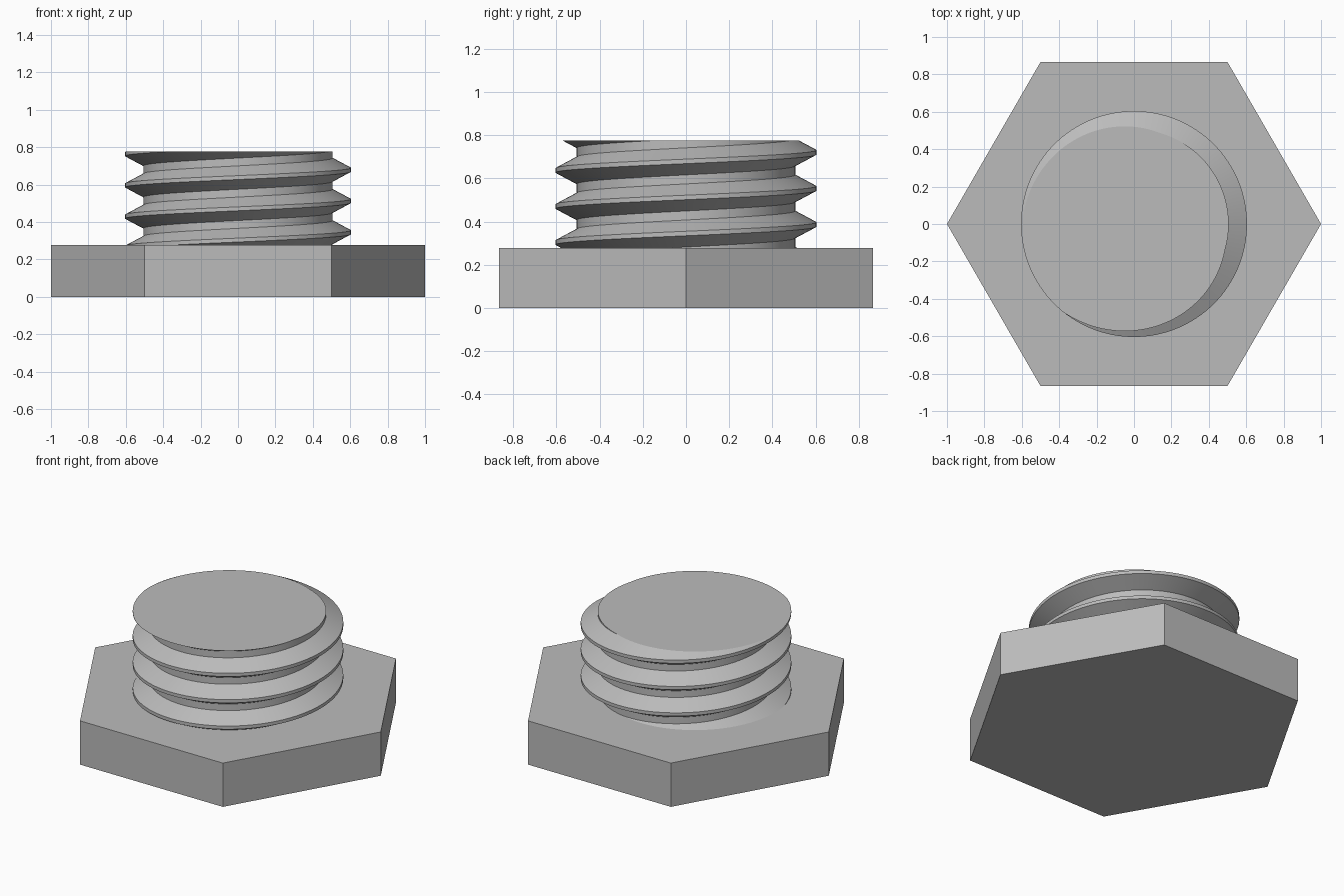
import bpy, bmesh, math

HEAD_TOP, TOP = 0.277, 0.776
PITCH, ROOT_R, CREST_R = 0.167, 0.506, 0.604
SEG, TURNS = 128, 6
START_Z = 0.345 - 2 * PITCH      # crest height on the +x side, below the head top

if "Cube" in bpy.data.objects:
    bpy.data.objects.remove(bpy.data.objects["Cube"], do_unlink=True)

steel = bpy.data.materials.new("grey steel")
steel.use_nodes = True
steel.diffuse_color = (0.5, 0.5, 0.5, 1)
steel.node_tree.nodes["Principled BSDF"].inputs["Base Color"].default_value = (0.5, 0.5, 0.5, 1)


def add_object(name, bm):
    bmesh.ops.recalc_face_normals(bm, faces=bm.faces)
    mesh = bpy.data.meshes.new(name)
    bm.to_mesh(mesh)
    bm.free()
    mesh.materials.append(steel)
    obj = bpy.data.objects.new(name, mesh)
    bpy.context.collection.objects.link(obj)
    return obj


# Hexagonal head: a six-sided prism with corners on the x axis
bm = bmesh.new()
ring = [bm.verts.new((math.cos(k * math.pi / 3), math.sin(k * math.pi / 3), 0)) for k in range(6)]
base = bm.faces.new(ring)
prism = bmesh.ops.extrude_face_region(bm, geom=[base], use_keep_orig=True)
bmesh.ops.translate(bm, vec=(0, 0, HEAD_TOP),
                    verts=[v for v in prism["geom"] if isinstance(v, bmesh.types.BMVert)])
add_object("hex_head", bm)

# Thread: one tooth profile (flat crest, flanks, flat root) wound up a right-handed helix
profile = [(CREST_R, -1 / 16), (CREST_R, 1 / 16), (ROOT_R, 3 / 8), (ROOT_R, 5 / 8)]
bm = bmesh.new()
rows = []
for i in range(SEG * TURNS):
    a = 2 * math.pi * i / SEG
    z = START_Z + PITCH * i / SEG
    rows.append([bm.verts.new((r * math.cos(a), r * math.sin(a), z + PITCH * h))
                 for r, h in profile])
for i in range(SEG * (TURNS - 1) - 1):
    # each row ends on the first point of the turn above
    low, high = rows[i] + rows[i + SEG][:1], rows[i + 1] + rows[i + 1 + SEG][:1]
    for j in range(len(profile)):
        bm.faces.new((low[j], high[j], high[j + 1], low[j + 1]))

# Trim the thread level at both ends and close it with flat caps
for z, direction in ((HEAD_TOP - 0.005, -1), (TOP, 1)):
    cut = bmesh.ops.bisect_plane(bm, geom=bm.verts[:] + bm.edges[:] + bm.faces[:], dist=1e-6,
                                 plane_co=(0, 0, z), plane_no=(0, 0, direction), clear_outer=True)
    rim = [e for e in cut["geom_cut"] if isinstance(e, bmesh.types.BMEdge)]
    bmesh.ops.edgeloop_fill(bm, edges=rim)
thread = add_object("threaded_shank", bm)

bpy.context.view_layer.objects.active = thread
thread.select_set(True)
bpy.ops.object.shade_smooth_by_angle(angle=math.radians(30))
for face in thread.data.polygons:
    if len(face.vertices) > 8:
        face.use_smooth = False
